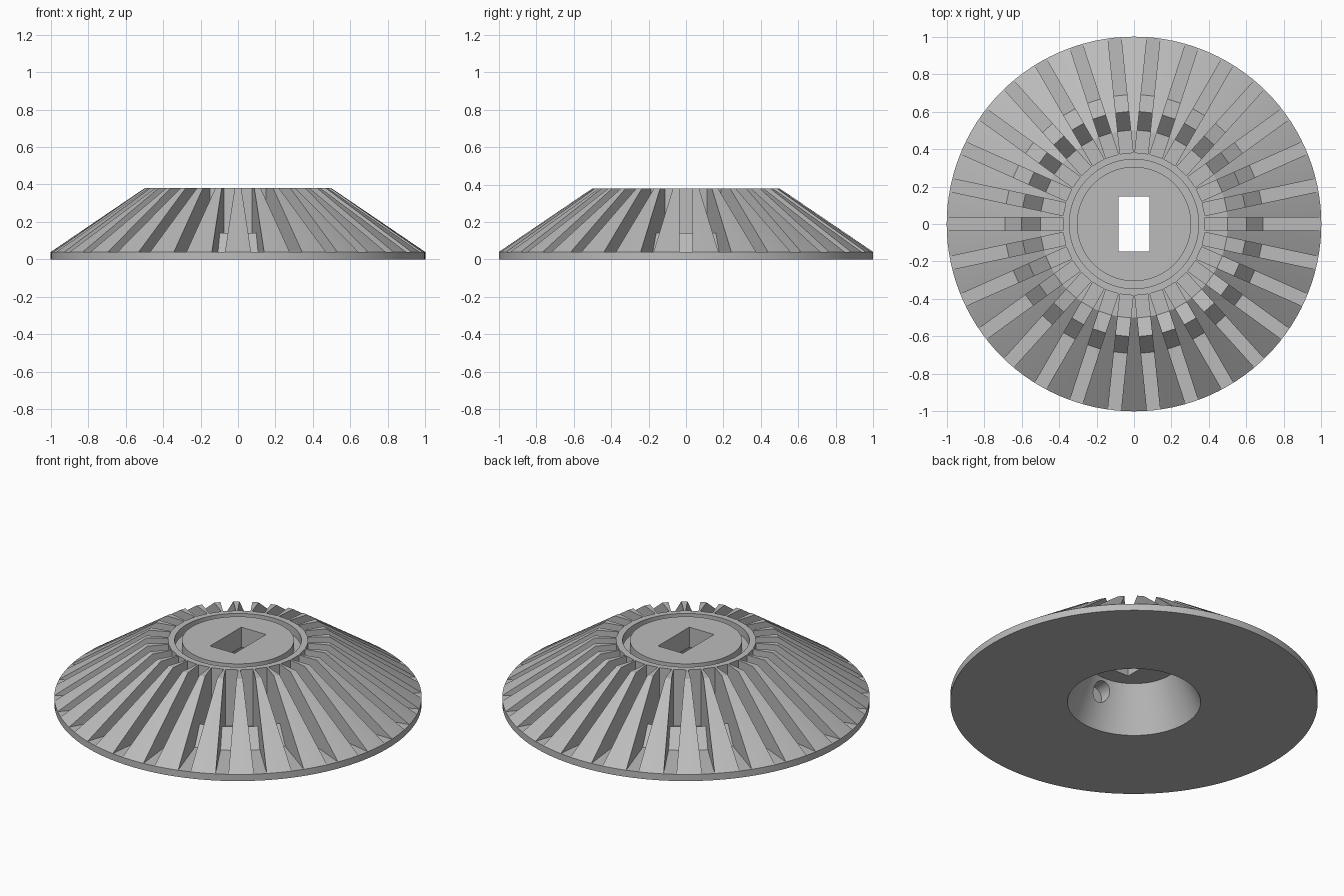
import bpy, bmesh, math
from mathutils import Matrix, Vector

old = bpy.data.objects.get("Cube")
if old:
    bpy.data.objects.remove(old, do_unlink=True)

SLOTS = 30
SLOT_WIDTH = 0.07

grey = bpy.data.materials.new("plain grey")
grey.use_nodes = True
grey.diffuse_color = (0.5, 0.5, 0.5, 1)
grey.node_tree.nodes["Principled BSDF"].inputs["Base Color"].default_value = (0.5, 0.5, 0.5, 1)


def make_object(name, bm):
    bmesh.ops.recalc_face_normals(bm, faces=bm.faces)
    mesh = bpy.data.meshes.new(name)
    bm.to_mesh(mesh)
    bm.free()
    mesh.materials.append(grey)
    obj = bpy.data.objects.new(name, mesh)
    bpy.context.collection.objects.link(obj)
    return obj


def lathe(name, profile, steps):
    """Revolve an (r, z) profile around the z axis."""
    bm = bmesh.new()
    verts = [bm.verts.new((r, 0, z)) for r, z in profile]
    edges = [bm.edges.new(pair) for pair in zip(verts, verts[1:])]
    bmesh.ops.spin(bm, geom=verts + edges, cent=(0, 0, 0), axis=(0, 0, 1),
                   angle=math.tau, steps=steps)
    bmesh.ops.remove_doubles(bm, verts=bm.verts, dist=1e-5)
    return make_object(name, bm)


def radial_prisms(name, profile, width, count):
    """Extrude an (r, z) profile to a width and repeat it around the z axis."""
    bm = bmesh.new()
    for i in range(count):
        turn = Matrix.Rotation(math.tau * i / count, 3, "Z")
        face = bm.faces.new([bm.verts.new(turn @ Vector((r, -width / 2, z))) for r, z in profile])
        new = bmesh.ops.extrude_face_region(bm, geom=[face])["geom"]
        bmesh.ops.translate(bm, vec=turn @ Vector((0, width, 0)),
                            verts=[v for v in new if isinstance(v, bmesh.types.BMVert)])
    return make_object(name, bm)


def cut(target, cutter):
    cutter.hide_render = True
    mod = target.modifiers.new(cutter.name, "BOOLEAN")
    mod.operation = "DIFFERENCE"
    mod.solver = "EXACT"
    mod.object = cutter
    bpy.context.view_layer.objects.active = target
    bpy.ops.object.modifier_apply(modifier=mod.name)
    bpy.data.objects.remove(cutter, do_unlink=True)


# Conical body: hollow cone below, rim, outer slope, ring groove and hub on top
body = lathe("slotted_cone", [
    (0, 0.26), (0.25, 0.26), (0.363, 0), (1, 0), (1, 0.04), (0.5, 0.38),
    (0.345, 0.38), (0.345, 0.33), (0.305, 0.33), (0.305, 0.38), (0, 0.38)], 120)

# Radial slots, each with a small ridge across its floor
cut(body, radial_prisms("slot_cutter", [
    (0.38, 0.04), (0.5, 0.04), (0.6, 0.14), (0.69, 0.04),
    (1.1, 0.04), (1.1, 0.5), (0.38, 0.5)], SLOT_WIDTH, SLOTS))

# Rectangular hole through the hub
bm = bmesh.new()
bmesh.ops.create_cube(bm, size=1, matrix=Matrix.Translation((0, 0, 0.3)) @ Matrix.Diagonal((0.164, 0.296, 0.4, 1)))
cut(body, make_object("hub_hole_cutter", bm))

# Round pocket in the front wall of the hollow
bm = bmesh.new()
bmesh.ops.create_cone(bm, cap_ends=True, segments=32, radius1=0.055, radius2=0.055, depth=0.14,
                      matrix=Matrix.Translation((0, -0.27, 0.19)) @ Matrix.Rotation(math.pi / 2, 4, "X"))
cut(body, make_object("pocket_cutter", bm))

# Smooth shading with crisp edges
bpy.ops.object.select_all(action="DESELECT")
body.select_set(True)
bpy.context.view_layer.objects.active = body
bpy.ops.object.shade_smooth_by_angle(angle=math.radians(20))
